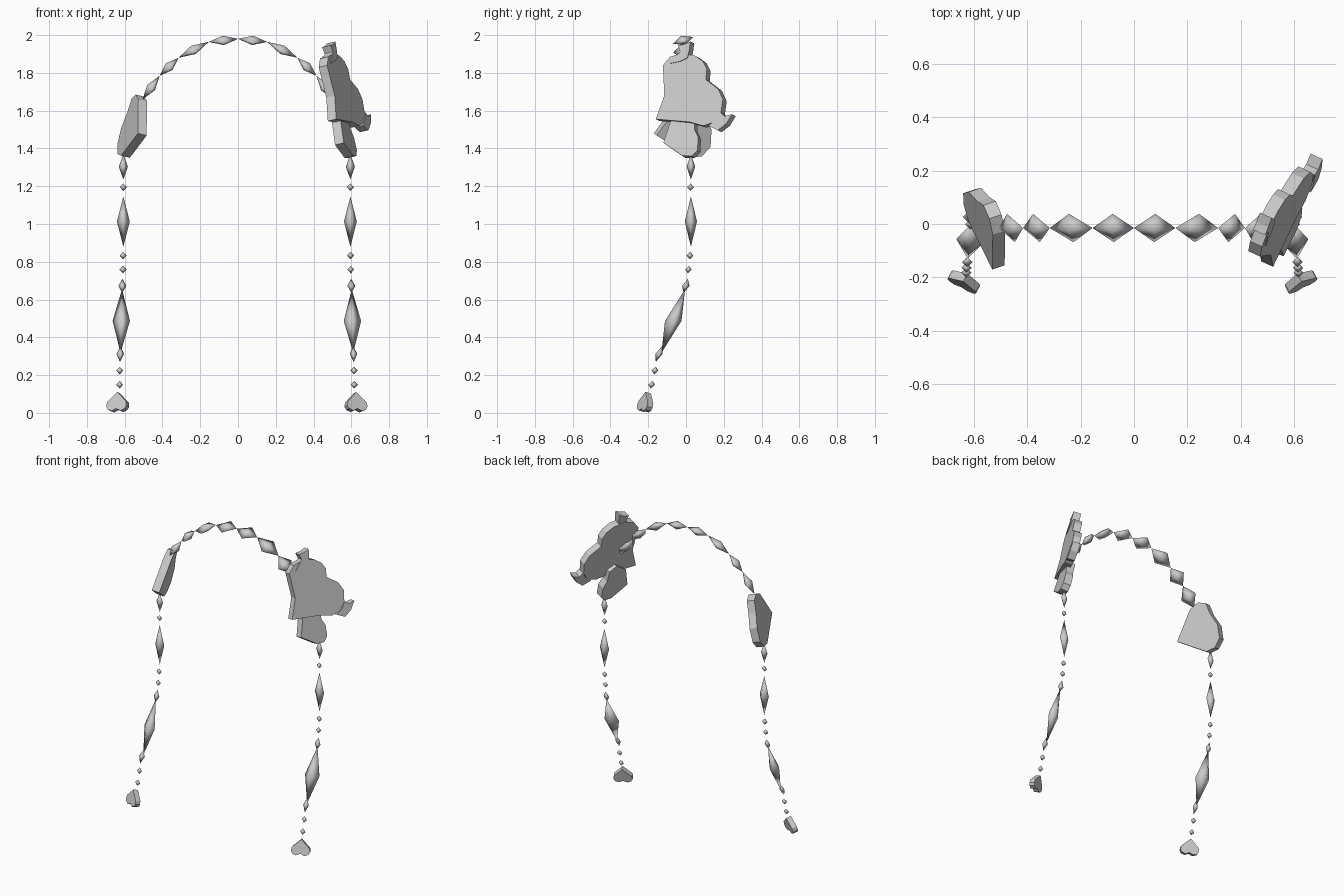
import bpy
import bmesh
from mathutils import Vector

cube = bpy.data.objects.get("Cube")
if cube:
    bpy.data.objects.remove(cube, do_unlink=True)

# One plain material for the whole model
GREY = (0.6, 0.6, 0.6, 1.0)
grey = bpy.data.materials.new("light grey")
grey.use_nodes = True
grey.diffuse_color = GREY
grey.node_tree.nodes["Principled BSDF"].inputs["Base Color"].default_value = GREY

CENTRE = -0.006   # the side chains mirror about this x


def finish(bm, name, smooth=False):
    bmesh.ops.recalc_face_normals(bm, faces=bm.faces[:])
    for f in bm.faces:
        f.smooth = smooth
    mesh = bpy.data.meshes.new(name)
    bm.to_mesh(mesh)
    bm.free()
    mesh.materials.append(grey)
    obj = bpy.data.objects.new(name, mesh)
    bpy.context.collection.objects.link(obj)
    return obj


def bead(name, start, end, a, b):
    """Eight-sided gem from start to end, with half diagonals a and b."""
    start, end, a, b = (Vector(v) for v in (start, end, a, b))
    mid = (start + end) / 2
    bm = bmesh.new()
    tips = [bm.verts.new(start), bm.verts.new(end)]
    ring = [bm.verts.new(mid + d) for d in (a, b, -a, -b)]
    for i in range(4):
        for tip in tips:
            bm.faces.new((tip, ring[i], ring[(i + 1) % 4]))
    return finish(bm, name, smooth=True)


def plate(name, points, depth):
    """Flat outline extruded along the vector depth."""
    bm = bmesh.new()
    face = bm.faces.new([bm.verts.new(p) for p in points])
    out = bmesh.ops.extrude_face_region(bm, geom=[face], use_keep_orig=True)
    moved = [v for v in out["geom"] if isinstance(v, bmesh.types.BMVert)]
    bmesh.ops.translate(bm, verts=moved, vec=depth)
    return finish(bm, name)


def side_plate(name, side, outline, x0, slope_y, slope_z, thick, lift=0.0):
    """Plate on a leaning side plane; x0 is the outer x at the first point."""
    y0, z0 = outline[0]
    leaning_plate(name, side, outline, (x0, y0, z0), slope_y, slope_z, thick, lift)


def leaning_plate(name, side, outline, origin, slope_y, slope_z, thick, lift=0.0):
    x0, y0, z0 = origin
    normal = Vector((side, -slope_y, -slope_z)).normalized()
    pts = [Vector((side * (x0 + slope_y * (y - y0) + slope_z * (z - z0)), y, z))
           + normal * lift for y, z in outline]
    plate(name, pts, -normal * thick)


# Arch of flattened gems
joints = [(0, 1.98), (0.155, 1.964), (0.315, 1.88), (0.415, 1.785), (0.505, 1.66)]
for side, label in ((1, "left"), (-1, "right")):
    for i in range(len(joints) - 1):
        (xa, za), (xb, zb) = joints[i], joints[i + 1]
        start = Vector((side * xa, -0.015, za))
        end = Vector((side * xb, -0.015, zb))
        along = (end - start).normalized()
        outward = Vector((-along.z * side, 0, along.x * side))
        wide = Vector((0, 0.053, 0)) + outward * 0.018
        thin = Vector((0, -0.01, 0)) + outward * 0.025
        bead(f"{label}_arch_gem_{i + 1}", start, end, wide, thin)

# Hanging chains: top (x, y, z), bottom (x, y, z), half width
chain = [
    ((0.601, 0.026, 1.37), (0.601, 0.026, 1.236), 0.024),
    ((0.601, 0.024, 1.215), (0.601, 0.024, 1.175), 0.019),
    ((0.601, 0.026, 1.146), (0.601, 0.026, 0.88), 0.034),
    ((0.602, 0.021, 0.853), (0.602, 0.021, 0.813), 0.019),
    ((0.603, 0.015, 0.779), (0.603, 0.011, 0.739), 0.019),
    ((0.605, 0.010, 0.71), (0.607, -0.012, 0.635), 0.021),
    ((0.608, -0.005, 0.655), (0.616, -0.13, 0.318), 0.046),
    ((0.616, -0.125, 0.355), (0.619, -0.16, 0.27), 0.020),
    ((0.620, -0.160, 0.244), (0.620, -0.168, 0.204), 0.019),
    ((0.621, -0.178, 0.169), (0.621, -0.186, 0.129), 0.019),
]

# Heart half outline: distance from the point, half width
heart_half = [(0.5, 0.46), (0.72, 0.5), (0.88, 0.42), (0.97, 0.22)]
heart = ([(0, 0)] + heart_half + [(0.86, 0)]
         + [(u, -v) for u, v in reversed(heart_half)])

for side, label in ((1, "left"), (-1, "right")):
    for i, (top, low, half) in enumerate(chain):
        a = Vector((side * half, half * 0.25 if half > 0.04 else 0, 0))
        b = Vector((0, half * 0.95, 0))
        start = (side * top[0] + CENTRE, top[1], top[2])
        end = (side * low[0] + CENTRE, low[1], low[2])
        bead(f"{label}_chain_gem_{i + 1}", start, end, a, b)

    # Heart charm at the end of the chain, point up
    down = Vector((side * 0.08, -0.25, -1)).normalized()
    across = Vector((side * 0.88, 0.46, 0))
    across = (across - down * across.dot(down)).normalized()
    normal = down.cross(across).normalized()
    tip = Vector((side * 0.625 + CENTRE, -0.2, 0.107))
    pts = [tip + down * u * 0.106 + across * v * 0.12 - normal * 0.017
           for u, v in heart]
    plate(f"{label}_heart_charm", pts, normal * 0.034)

# Small heart on the right, point forward
right_heart = [(-0.17, 1.48), (-0.04, 1.66), (0.02, 1.685), (0.07, 1.665),
               (0.085, 1.59), (0.12, 1.51), (0.115, 1.42), (0.07, 1.37),
               (0.01, 1.362)]
side_plate("right_heart", -1, right_heart, 0.53, 0.33, -0.25, 0.05)

# Smaller heart on the left, under the large one
lower_heart = [(-0.12, 1.43), (-0.08, 1.55), (0, 1.6), (0.045, 1.57),
               (0.045, 1.5), (0.065, 1.46), (0.06, 1.39), (0.03, 1.36),
               (-0.02, 1.362)]
side_plate("left_lower_heart", 1, lower_heart, 0.56, 0.33, -0.25, 0.05)

# Large heart on the left with two pointed ears
origin = (0.52, -0.16, 1.555)
big_heart = [(-0.16, 1.555), (-0.115, 1.68), (-0.122, 1.84), (-0.085, 1.885),
             (-0.02, 1.905), (0.05, 1.89), (0.09, 1.86), (0.11, 1.82),
             (0.105, 1.765), (0.17, 1.715), (0.195, 1.66), (0.185, 1.59),
             (0.15, 1.54), (0.09, 1.52), (0.02, 1.54)]
leaning_plate("left_big_heart", 1, big_heart, origin, 0.46, -0.23, 0.05)

top_ear = [(-0.08, 1.85), (-0.03, 1.91), (-0.04, 1.945), (-0.01, 1.95),
           (0.025, 1.965), (0.02, 1.925), (0.01, 1.88), (-0.03, 1.86)]
back_ear = [(0.12, 1.52), (0.16, 1.55), (0.185, 1.59), (0.205, 1.57),
            (0.245, 1.58), (0.215, 1.53), (0.17, 1.495)]
for name, ear in (("top_ear", top_ear), ("back_ear", back_ear)):
    leaning_plate(name, 1, ear, origin, 0.46, -0.23, 0.05, lift=0.005)
